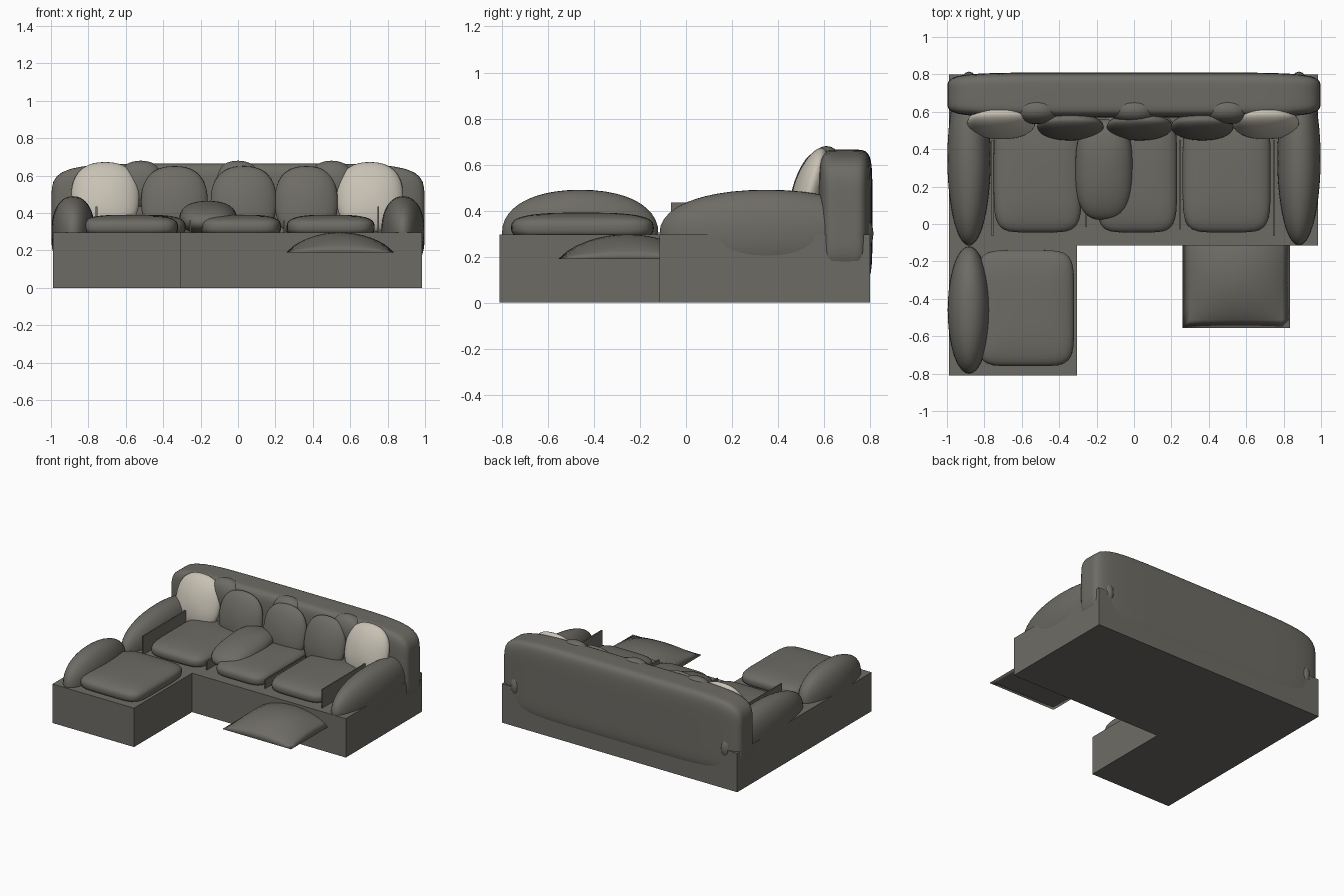
import bpy, bmesh, math
from mathutils import Vector

if "Cube" in bpy.data.objects:
    bpy.data.objects.remove(bpy.data.objects["Cube"])


def material(name, rgb):
    m = bpy.data.materials.new(name)
    m.diffuse_color = (*rgb, 1)
    m.use_nodes = True
    m.node_tree.nodes["Principled BSDF"].inputs["Base Color"].default_value = m.diffuse_color
    return m


GREY = material("charcoal fabric", (0.155, 0.148, 0.128))
CREAM = material("cream fabric", (0.58, 0.54, 0.46))


def finish(name, bm, mat, smooth=False):
    bmesh.ops.recalc_face_normals(bm, faces=bm.faces)
    me = bpy.data.meshes.new(name)
    bm.to_mesh(me)
    bm.free()
    ob = bpy.data.objects.new(name, me)
    bpy.context.collection.objects.link(ob)
    me.materials.append(mat)
    if smooth:
        for f in me.polygons:
            f.use_smooth = True
    return ob


def box(name, lo, hi, mat=GREY):
    bm = bmesh.new()
    bmesh.ops.create_cube(bm, size=1)
    lo, hi = Vector(lo), Vector(hi)
    for v in bm.verts:
        v.co = (lo + hi) / 2 + v.co * (hi - lo)
    return finish(name, bm, mat)


def cushion(name, centre, half, p, q, mat=GREY, tilt=0.0, cuts=11):
    """Stuffed shape: p squares off the plan outline, q the thickness."""
    bm = bmesh.new()
    bmesh.ops.create_cube(bm, size=2)
    bmesh.ops.subdivide_edges(bm, edges=bm.edges[:], cuts=cuts, use_grid_fill=True)
    for v in bm.verts:
        x, y, z = v.co
        plan = (abs(x) ** p + abs(y) ** p) ** (q / p)
        r = (plan + abs(z) ** q) ** (1 / q)
        v.co = Vector((x * half[0], y * half[1], z * half[2])) / r
    ob = finish(name, bm, mat, True)
    ob.location = centre
    ob.rotation_euler.x = math.radians(tilt)
    return ob


# Plinths
box("sofa_base", (-0.99, -0.115, 0), (0.985, 0.80, 0.295))
box("chaise_base", (-0.99, -0.81, 0), (-0.305, -0.115, 0.295))

# Backrest with three soft swellings on its top edge
cushion("backrest", (0, 0.69, 0.375), (0.998, 0.12, 0.29), 6.5, 6.5, cuts=17)
for i, x in enumerate((-0.52, 0, 0.5)):
    cushion(f"back_bolster_{i}", (x, 0.61, 0.55), (0.13, 0.075, 0.13), 2.2, 2.2)

# Arms
for side in (-1, 1):
    cushion(f"arm_{side}", (side * 0.882, 0.35, 0.30), (0.116, 0.465, 0.19), 2, 2.2)
cushion("chaise_arm", (-0.882, -0.46, 0.30), (0.114, 0.34, 0.19), 2, 2.2)

# Seat cushions
for i, x in enumerate((-0.515, 0.015, 0.495)):
    w = 0.215 if i == 1 else 0.235
    cushion(f"seat_{i}", (x, 0.27, 0.325), (w, 0.315, 0.066), 5.5, 3)
cushion("chaise_seat", (-0.58, -0.45, 0.325), (0.26, 0.31, 0.066), 6, 3)

# Thin upright panels between the seats
for x, top, front in ((-0.757, 0.435, -0.065), (-0.255, 0.36, -0.015),
                      (0.247, 0.36, -0.03), (0.75, 0.435, -0.065)):
    box("seat_divider", (x - 0.005, front, 0.28), (x + 0.005, 0.45, top))

# Row of leaning back pillows, cream at both ends
for i, (x, w, mat) in enumerate(((-0.71, 0.182, CREAM), (-0.34, 0.178, GREY),
                                 (0.03, 0.176, GREY), (0.365, 0.168, GREY),
                                 (0.705, 0.178, CREAM))):
    end = mat is CREAM
    cushion(f"back_pillow_{i}", (x, 0.54 if end else 0.52, 0.485 if end else 0.46),
            (w, 0.195, 0.075 if end else 0.065), 2.4, 1.8, mat, 74 if end else 78)

# Loose pillow lying across two seats
cushion("loose_pillow", (-0.16, 0.29, 0.375), (0.153, 0.27, 0.085), 2.8, 2.1, GREY, 6)

# Flat-bottomed square throw cushion sticking out of the sofa front
bm = bmesh.new()
for height in (0.107, 0.0):
    new = bmesh.ops.create_grid(bm, x_segments=14, y_segments=14, size=1)["verts"]
    for v in new:
        u, w, _ = v.co
        dome = max(0, (1 - u * u) * (1 - w * w)) ** 0.8
        v.co = (0.546 + 0.288 * u, -0.255 + 0.30 * w, 0.19 + height * dome)
bmesh.ops.remove_doubles(bm, verts=bm.verts, dist=0.0001)
finish("throw_cushion", bm, GREY, True)
bpy.context.view_layer.update()
